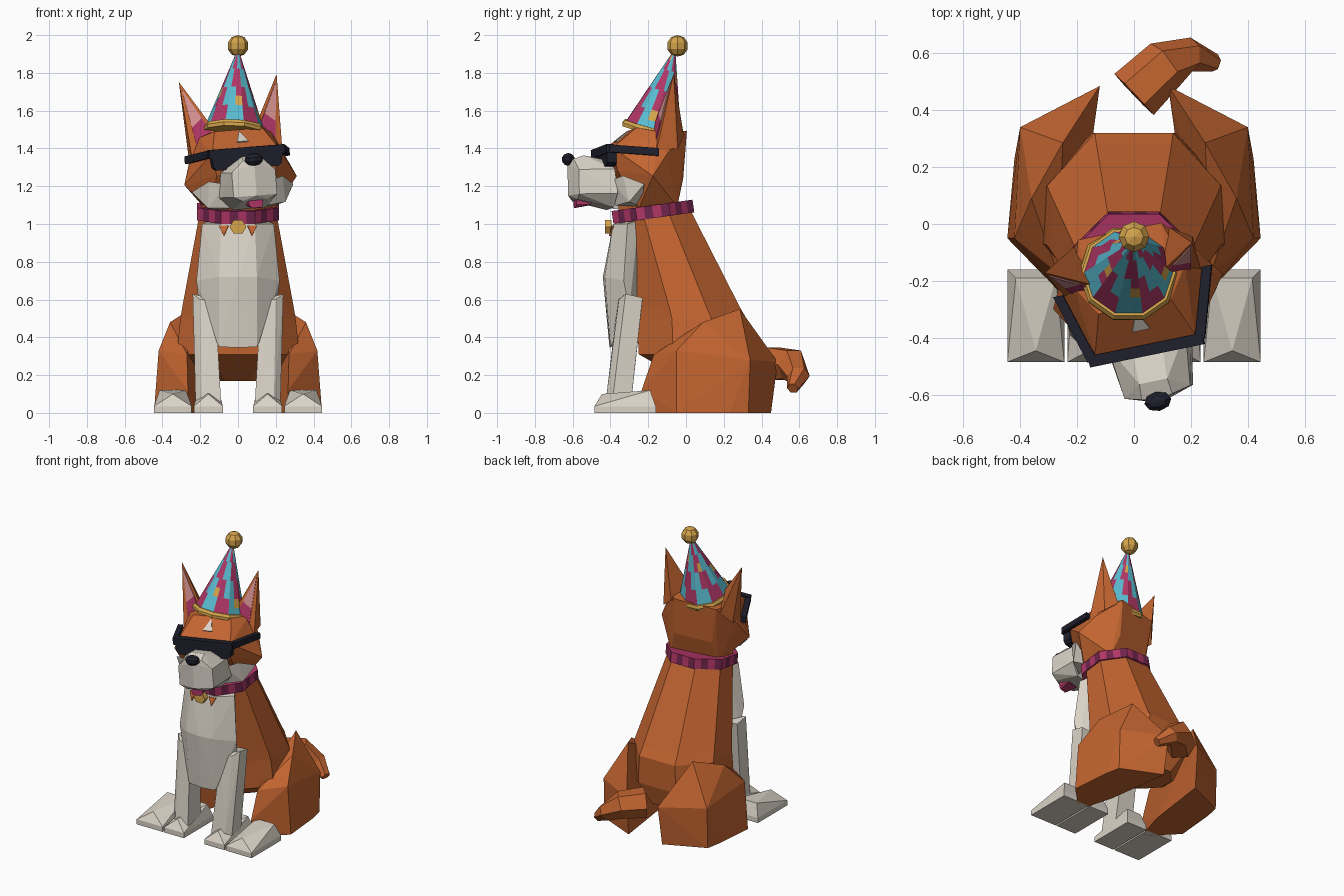
import bpy, bmesh, math
from mathutils import Matrix, Vector

if "Cube" in bpy.data.objects:
    bpy.data.objects.remove(bpy.data.objects["Cube"])


def material(name, rgb):
    m = bpy.data.materials.new(name)
    m.diffuse_color = (*rgb, 1)
    m.use_nodes = True
    m.node_tree.nodes["Principled BSDF"].inputs["Base Color"].default_value = m.diffuse_color
    return m


ORANGE = material("orange fur", (0.55, 0.13, 0.03))
WHITE = material("cream fur", (0.70, 0.65, 0.57))
BLACK = material("black", (0.014, 0.014, 0.026))
CRIMSON = material("crimson", (0.44, 0.038, 0.135))
PLUM = material("dark plum", (0.16, 0.018, 0.075))
CYAN = material("cyan", (0.10, 0.50, 0.63))
GOLD = material("gold", (0.66, 0.37, 0.07))
PINK = material("pale pink", (0.70, 0.29, 0.29))


def finish(name, bm, mats, matrix=None):
    bmesh.ops.recalc_face_normals(bm, faces=bm.faces)
    if matrix:
        bm.transform(matrix)
    me = bpy.data.meshes.new(name)
    bm.to_mesh(me)
    bm.free()
    for m in mats:
        me.materials.append(m)
    ob = bpy.data.objects.new(name, me)
    bpy.context.collection.objects.link(ob)
    return ob


def hull(name, pts, mat, matrix=None, mirror=False):
    """Faceted solid around a few points, optionally symmetric in x."""
    pts = list(pts)
    if mirror:
        pts += [(-x, y, z) for x, y, z in pts if abs(x) > 1e-4]
    bm = bmesh.new()
    for p in pts:
        bm.verts.new(p)
    res = bmesh.ops.convex_hull(bm, input=bm.verts[:])
    junk = {g for k in ("geom_interior", "geom_unused") for g in res[k]
            if isinstance(g, bmesh.types.BMVert)}
    bmesh.ops.delete(bm, geom=list(junk), context='VERTS')
    bmesh.ops.dissolve_limit(bm, angle_limit=math.radians(2),
                             verts=bm.verts[:], edges=bm.edges[:])
    return finish(name, bm, [mat], matrix)


def flip(pts, s):
    return [(x * s, y, z) for x, y, z in pts]


def box(x0, x1, y0, y1, z0, z1):
    return [(x, y, z) for x in (x0, x1) for y in (y0, y1) for z in (z0, z1)]


def plate(name, pts, mat, matrix):
    """Thin plate lying on a forward-facing surface."""
    pts = [Vector(p) for p in pts]
    n = (pts[1] - pts[0]).cross(pts[2] - pts[0]).normalized()
    if n.y > 0:
        n = -n
    return hull(name, [p + n * d for p in pts for d in (-0.003, 0.006)], mat, matrix)


def loft(name, rings, mats, matrix=None, rule=None):
    bm = bmesh.new()
    rows = [[bm.verts.new(p) for p in r] for r in rings]
    n = len(rows[0])
    for j in range(len(rows) - 1):
        for i in range(n):
            k = (i + 1) % n
            f = bm.faces.new((rows[j][i], rows[j][k], rows[j + 1][k], rows[j + 1][i]))
            f.material_index = rule(i, j) if rule else 0
    bm.faces.new(rows[0])
    bm.faces.new(rows[-1])
    return finish(name, bm, mats, matrix)


def polygon(n, sub, r, z, phase=0.0):
    """n-sided outline with each side split into sub pieces."""
    c = [Vector((r * math.cos(phase + math.tau * i / n),
                 r * math.sin(phase + math.tau * i / n), z)) for i in range(n)]
    return [c[i].lerp(c[(i + 1) % n], k / sub) for i in range(n) for k in range(sub)]


def ball(name, loc, size, mat, matrix=None):
    bm = bmesh.new()
    bmesh.ops.create_uvsphere(bm, u_segments=8, v_segments=5, radius=1)
    bm.transform(Matrix.Translation(loc) @ Matrix.Diagonal((*size, 1)))
    return finish(name, bm, [mat], matrix)


# Torso: eight-sided rings, (z, half width, front y, back y)
def torso_ring(z, w, y0, y1):
    d, c = (y1 - y0) * 0.32, w * 0.45
    return [(c, y0, z), (w, y0 + d, z), (w, y1 - d, z), (c, y1, z),
            (-c, y1, z), (-w, y1 - d, z), (-w, y0 + d, z), (-c, y0, z)]


loft("torso", [torso_ring(*r) for r in (
    (0.17, 0.15, 0.0, 0.28), (0.31, 0.325, -0.25, 0.32), (0.50, 0.305, -0.26, 0.32),
    (0.56, 0.295, -0.265, 0.285), (1.10, 0.195, -0.36, 0.01))], [ORANGE])

# Chest bib with fur points hanging over it
hull("chest", [(0.19, -0.31, 1.0), (0.09, -0.385, 1.0), (0.22, -0.33, 0.70), (0.10, -0.43, 0.72),
               (0, -0.44, 0.72), (0.205, -0.30, 0.55), (0.10, -0.40, 0.35), (0, -0.405, 0.345),
               (0.15, -0.25, 1.02), (0.12, -0.25, 0.42)], WHITE, mirror=True)
for s, side in ((-1, "left"), (1, "right")):
    plate(side + "_chest_fur_point", flip([(0.05, -0.39, 0.99), (0.10, -0.385, 0.99),
                                           (0.075, -0.402, 0.935)], s), ORANGE, None)
    # Legs and paws
    hull(side + "_front_leg", flip(
        [(0.12, -0.36, 0.60), (0.20, -0.355, 0.60), (0.24, -0.32, 0.63), (0.235, -0.23, 0.61),
         (0.12, -0.23, 0.60), (0.09, -0.425, 0.06), (0.19, -0.425, 0.06), (0.225, -0.39, 0.06),
         (0.225, -0.29, 0.06), (0.09, -0.29, 0.06)], s), WHITE)
    for part, cx, w in (("front", 0.157, 0.077), ("hind", 0.345, 0.1)):
        hull(f"{side}_{part}_paw", flip(
            box(cx - w, cx + w, -0.485, -0.16, 0, 0.035) +
            [(cx - w * 0.7, -0.19, 0.12), (cx + w * 0.7, -0.19, 0.12),
             (cx, -0.445, 0.10)], s), WHITE)
    hull(side + "_haunch", flip(
        [(0.445, -0.05, 0), (0.42, -0.05, 0.33), (0.26, -0.235, 0), (0.27, -0.17, 0.31),
         (0.265, -0.235, 0.12),
         (0.42, 0.23, 0), (0.40, 0.33, 0), (0.25, 0.285, 0.55), (0.36, 0.09, 0.48),
         (0.13, 0.45, 0), (0.12, 0.485, 0.27), (0.40, 0.34, 0.28), (0.19, 0, 0),
         (0.16, 0.2, 0.15)], s), ORANGE)

# Tail: six-sided tapering sweep
path = [Vector(p) for p in ((0.0, 0.455, 0.26), (0.11, 0.56, 0.255),
                            (0.20, 0.595, 0.195), (0.285, 0.565, 0.13))]
rings = []
for i, p in enumerate(path):
    t = (path[min(i + 1, 3)] - path[max(i - 1, 0)]).normalized()
    side = t.cross(Vector((0, 0, 1))).normalized()
    up = side.cross(t)
    r = (0.10, 0.09, 0.06, 0.032)[i]
    rings.append([p + (side * math.cos(a) + up * math.sin(a)) * r
                  for a in (math.tau * k / 6 for k in range(6))])
loft("tail", rings, [ORANGE])

# Striped collar and tag
collar = Matrix.Translation((0, -0.175, 1.065)) @ Matrix.Rotation(math.radians(8), 4, 'X')
loft("collar", [polygon(8, 4, 0.234, z, math.pi / 8) for z in (-0.034, 0.034)],
     [CRIMSON, PLUM], collar, lambda i, j: i % 2)
hull("collar_tag", [(0.045 * math.cos(k * math.pi / 3), y, 0.985 + 0.042 * math.sin(k * math.pi / 3))
                    for k in range(6) for y in (-0.43, -0.395)], GOLD)

# Head group, built straight then turned and tipped
H = (Matrix.Translation((-0.01, -0.15, 1.3)) @ Matrix.Rotation(math.radians(11.6), 4, 'Z')
     @ Matrix.Rotation(math.radians(-4.5), 4, 'Y'))
hull("head", [(0.15, 0.13, 0.18), (0.20, -0.03, 0.17), (0.13, -0.14, 0.20), (0.18, -0.278, 0.09),
              (0.25, 0.0, 0.05), (0.305, -0.09, -0.07), (0.13, 0.11, -0.07), (0.16, 0.07, -0.22),
              (0.17, -0.14, -0.23), (0.16, -0.25, -0.03)], ORANGE, H, True)
plate("forehead_mark", [(-0.032, -0.223, 0.134), (0.032, -0.223, 0.134), (0, -0.152, 0.190)], WHITE, H)
hull("muzzle", [(0.055, -0.465, 0.04), (0.05, -0.41, 0.06), (0.118, -0.45, -0.02),
                (0.118, -0.45, -0.15), (0, -0.487, 0.02), (0, -0.487, -0.15), (0.055, -0.27, 0.03),
                (0.14, -0.26, -0.02), (0.155, -0.25, -0.15), (0.09, -0.26, -0.22),
                (0.07, -0.45, -0.175)], WHITE, H, True)
ball("nose", (0, -0.482, 0.042), (0.05, 0.036, 0.034), BLACK, H)
hull("tongue", box(-0.038, 0.038, -0.45, -0.37, -0.20, -0.17) +
     [(x, -0.45, -0.215) for x in (-0.025, 0.025)], CRIMSON, H)

for s, side in ((-1, "left"), (1, "right")):
    hull(side + "_cheek_tuft", flip([(0.09, -0.25, -0.21), (0.12, -0.28, -0.08), (0.275, -0.13, -0.11),
                                     (0.21, -0.20, -0.20), (0.20, -0.23, -0.06),
                                     (0.14, -0.12, -0.22)], s), WHITE, H)
    # Ear with a two-tone inner face, dark towards the base
    tip, out, inn = Vector((0.265, 0.04, 0.475)), Vector((0.245, -0.055, 0.07)), Vector((0.10, -0.05, 0.19))
    hull(side + "_ear", flip([tip, out, inn, (0.17, 0.11, 0.15), (0.24, 0.06, 0.08)], s), ORANGE, H)
    mid = (out + inn) / 2
    top, o, i = tip.lerp(mid, 0.12), out.lerp(inn, 0.25), inn.lerp(out, 0.12)
    a, b = o.lerp(top, 0.38), i.lerp(top, 0.38)
    plate(side + "_inner_ear_tip", flip([top, a, b], s), PINK, H)
    plate(side + "_inner_ear_base", flip([a, b, i, o], s), CRIMSON, H)
    # Sunglasses lens and arm
    hull(side + "_lens", flip([(x, y, z) for x, z in ((0.0, 0.09), (0.195, 0.09), (0.185, 0.01),
                                                      (0.165, -0.005), (0.04, -0.005), (0.0, 0.03))
                               for y in (-0.312, -0.26)], s), BLACK, H)
    hull(side + "_glasses_arm", flip([(x, -0.30, z) for x in (0.175, 0.21) for z in (0.065, 0.105)] +
                                     [(x, -0.05, z) for x in (0.25, 0.285) for z in (0.04, 0.08)],
                                     s), BLACK, H)
hull("glasses_brow_bar", box(-0.205, 0.205, -0.318, -0.278, 0.06, 0.107), BLACK, H)

# Party hat: patterned ten-sided cone, gold rim and pompom
base, apex = Vector((-0.02, -0.175, 1.495)), Vector((0, -0.06, 1.92))
axis = apex - base
hat = Matrix.Translation(base) @ Vector((0, 0, 1)).rotation_difference(axis).to_matrix().to_4x4()


def hat_colour(i, j):
    if (i * 7 + j * 5) % 23 == 0:
        return 2
    return 0 if (i + j // 2) % 4 < 2 else 1


L = axis.length
loft("party_hat", [polygon(10, 2, 0.158 * (1 - t / 8) + 0.004, L * t / 8) for t in range(9)],
     [CRIMSON, CYAN, GOLD], hat, hat_colour)
loft("hat_rim", [polygon(10, 1, r, z) for r, z in ((0.172, -0.018), (0.175, 0.0), (0.165, 0.018))],
     [GOLD], hat)
ball("pompom", (0, -0.045, 1.943), (0.057, 0.057, 0.057), GOLD)
